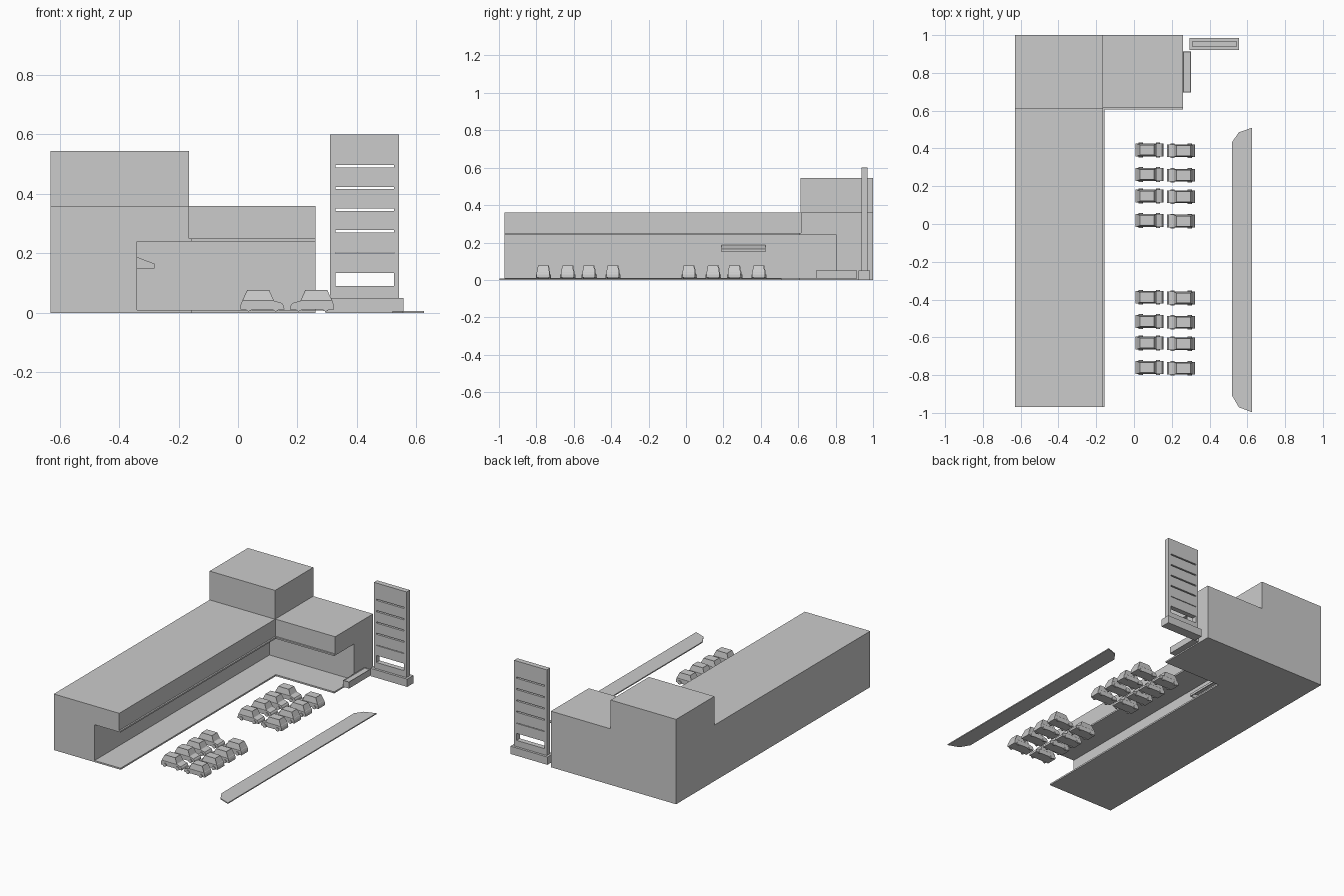
import bpy, bmesh, math
from mathutils import Matrix, Vector

if "Cube" in bpy.data.objects:
    bpy.data.objects.remove(bpy.data.objects["Cube"])


def finish(name, bm):
    bmesh.ops.recalc_face_normals(bm, faces=bm.faces)
    me = bpy.data.meshes.new(name)
    bm.to_mesh(me)
    bm.free()
    ob = bpy.data.objects.new(name, me)
    bpy.context.collection.objects.link(ob)
    return ob


def add_prism(bm, pts, axis, lo, hi):
    """Extrude a 2D outline along an axis ('y': pts are x,z / 'z': pts are x,y)."""
    def at(p, d):
        return (p[0], d, p[1]) if axis == 'y' else (p[0], p[1], d)
    a = [bm.verts.new(at(p, lo)) for p in pts]
    b = [bm.verts.new(at(p, hi)) for p in pts]
    bm.faces.new(a)
    bm.faces.new(b)
    for i in range(len(pts)):
        j = (i + 1) % len(pts)
        bm.faces.new((a[i], a[j], b[j], b[i]))


def add_box(bm, x0, x1, y0, y1, z0, z1):
    add_prism(bm, [(x0, y0), (x1, y0), (x1, y1), (x0, y1)], 'z', z0, z1)


def prism(name, pts, axis, lo, hi):
    bm = bmesh.new()
    add_prism(bm, pts, axis, lo, hi)
    return finish(name, bm)


def box(name, *dims):
    bm = bmesh.new()
    add_box(bm, *dims)
    return finish(name, bm)


def cut(target, cutter):
    m = target.modifiers.new("cut", 'BOOLEAN')
    m.operation, m.solver, m.object = 'DIFFERENCE', 'EXACT', cutter
    cutter.hide_render = True
    cutter.hide_set(True)


# L-shaped building: walkway recess below the upper storey, thin lip above it
building = prism("building", [(-.63, -.97), (-.155, -.97), (-.155, .605), (.26, .605),
                              (.26, 1), (-.63, 1)], 'z', 0, .36)
cut(building, box("walkway_cutter", -.34, .5, -1.2, .805, .01, .24))
cut(building, box("setback_cutter", -.165, .5, -1.2, .615, .25, .5))

# Taller corner block
box("corner_tower", -.63, -.165, .612, 1, .36, .545)

# Hollow awning on the recessed wall
bm = bmesh.new()
add_prism(bm, [(-.34, .188), (-.28, .165), (-.28, .15), (-.285, .15), (-.285, .161), (-.34, .182)],
          'y', .195, .42)
for y in (.19, .42):
    add_prism(bm, [(-.34, .15), (-.28, .15), (-.28, .165), (-.34, .188)], 'y', y, y + .005)
finish("entrance_awning", bm)

# Planter beside the wing, with a shallow sunken top
bm = bmesh.new()
add_box(bm, .26, .302, .695, .913, .008, .05)
bm.normal_update()
top = max(bm.faces, key=lambda f: f.calc_center_median().z)
bmesh.ops.inset_individual(bm, faces=[top], thickness=.004)
for v in top.verts:
    v.co.z -= .004
finish("planter", bm)

# Roadside pylon: base, two posts and slats with gaps
box("pylon_base", .295, .557, .922, .985, 0, .05)
bm = bmesh.new()
add_box(bm, .31, .328, .937, .97, .05, .6)
add_box(bm, .525, .542, .937, .97, .05, .6)
slats = [(.05, .09), (.135, .199), (.203, .271), (.279, .343),
         (.351, .416), (.424, .489), (.497, .6)]
for z0, z1 in slats:
    add_box(bm, .328, .525, .937, .97, z0, z1)
finish("pylon_panel", bm)

# Street pavement with clipped corners
prism("pavement", [(.626, .51), (.555, .485), (.52, .435), (.52, -.91), (.555, -.97), (.626, -.997)],
      'z', 0, .007)


def car_mesh():
    bm = bmesh.new()
    # Lower body
    add_prism(bm, [(-.073, .012), (.075, .012), (.073, .024), (.067, .033), (.04, .041),
                   (-.067, .041), (-.072, .028)], 'y', -.034, .034)
    # Tapered cabin with sunken windows
    low = [(-.067, -.034), (.04, -.034), (.04, .034), (-.067, .034)]
    high = [(-.05, -.027), (.024, -.027), (.024, .027), (-.05, .027)]
    a = [bm.verts.new((x, y, .041)) for x, y in low]
    b = [bm.verts.new((x, y, .077)) for x, y in high]
    bm.faces.new(a[::-1])
    bm.faces.new(b)
    sides = [bm.faces.new((a[i], a[(i + 1) % 4], b[(i + 1) % 4], b[i])) for i in range(4)]
    bm.normal_update()
    bmesh.ops.inset_individual(bm, faces=sides, thickness=.004, depth=-.001)
    # Wheels
    for x in (-.045, .046):
        for y in (-.034, .034):
            mat = Matrix.Translation((x, y, .017)) @ Matrix.Rotation(math.pi / 2, 4, 'X')
            bmesh.ops.create_cone(bm, cap_ends=True, segments=10, radius1=.012, radius2=.012,
                                  depth=.01, matrix=mat)
    return finish("car", bm)


# Two columns of parked cars, nose to nose
first = car_mesh()
rows = [.392, .262, .148, .019, -.388, -.516, -.63, -.76]
for x, dy, turn in ((.081, 0, 0), (.25, -.004, math.pi)):
    for y in rows:
        ob = first if first.location.length == 0 else bpy.data.objects.new("car", first.data)
        if ob is not first:
            bpy.context.collection.objects.link(ob)
        ob.location = Vector((x, y + dy, 0))
        ob.rotation_euler.z = turn
